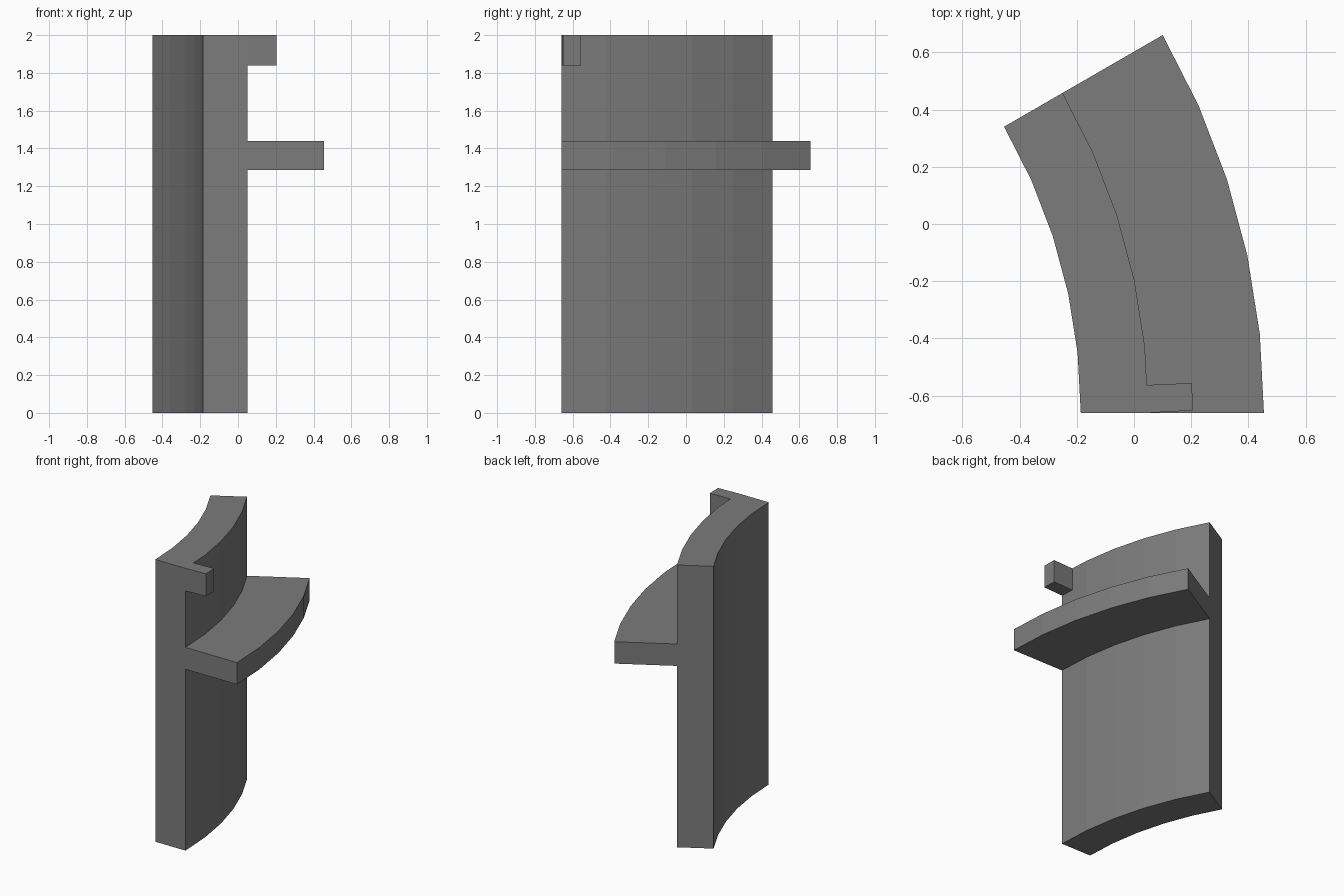
import bpy, bmesh
from math import radians, cos, sin

if "Cube" in bpy.data.objects:
    bpy.data.objects.remove(bpy.data.objects["Cube"])

CX, CY = -2.186, -0.66          # centre of the curved wall
R_IN, R_MID, R_PEG, R_OUT = 2.0, 2.236, 2.391, 2.64

grey = bpy.data.materials.new("dark grey")
grey.diffuse_color = (0.2, 0.2, 0.2, 1)
grey.use_nodes = True
grey.node_tree.nodes["Principled BSDF"].inputs["Base Color"].default_value = grey.diffuse_color


def polar(r, deg):
    return (CX + r * cos(radians(deg)), CY + r * sin(radians(deg)))


def prism(name, outline, z0, z1):
    """Extrude a flat outline between two heights."""
    bm = bmesh.new()
    low = [bm.verts.new((x, y, z0)) for x, y in outline]
    high = [bm.verts.new((x, y, z1)) for x, y in outline]
    n = len(outline)
    bm.faces.new(low[::-1])
    bm.faces.new(high)
    for i in range(n):
        j = (i + 1) % n
        bm.faces.new((low[i], low[j], high[j], high[i]))
    bmesh.ops.recalc_face_normals(bm, faces=bm.faces[:])
    mesh = bpy.data.meshes.new(name)
    bm.to_mesh(mesh)
    bm.free()
    mesh.materials.append(grey)
    obj = bpy.data.objects.new(name, mesh)
    bpy.context.collection.objects.link(obj)


def arc_outline(r0, r1, sweep=30, steps=5):
    angles = [sweep * i / steps for i in range(steps + 1)]
    return [polar(r1, a) for a in angles] + [polar(r0, a) for a in reversed(angles)]


# Tall curved wall and the ledge on its outer side
prism("curved_wall", arc_outline(R_IN, R_MID), 0, 2)
prism("ledge", arc_outline(R_MID, R_OUT), 1.285, 1.44)

# Small peg at the top corner, its root lying on the wall's first flat
chord = R_MID * cos(radians(3)) / cos(radians(0.5))
prism("top_peg", [polar(R_MID, 0), polar(R_PEG, 0.2),
                  polar(R_PEG, 2.5), polar(chord, 2.5)], 1.84, 2)
